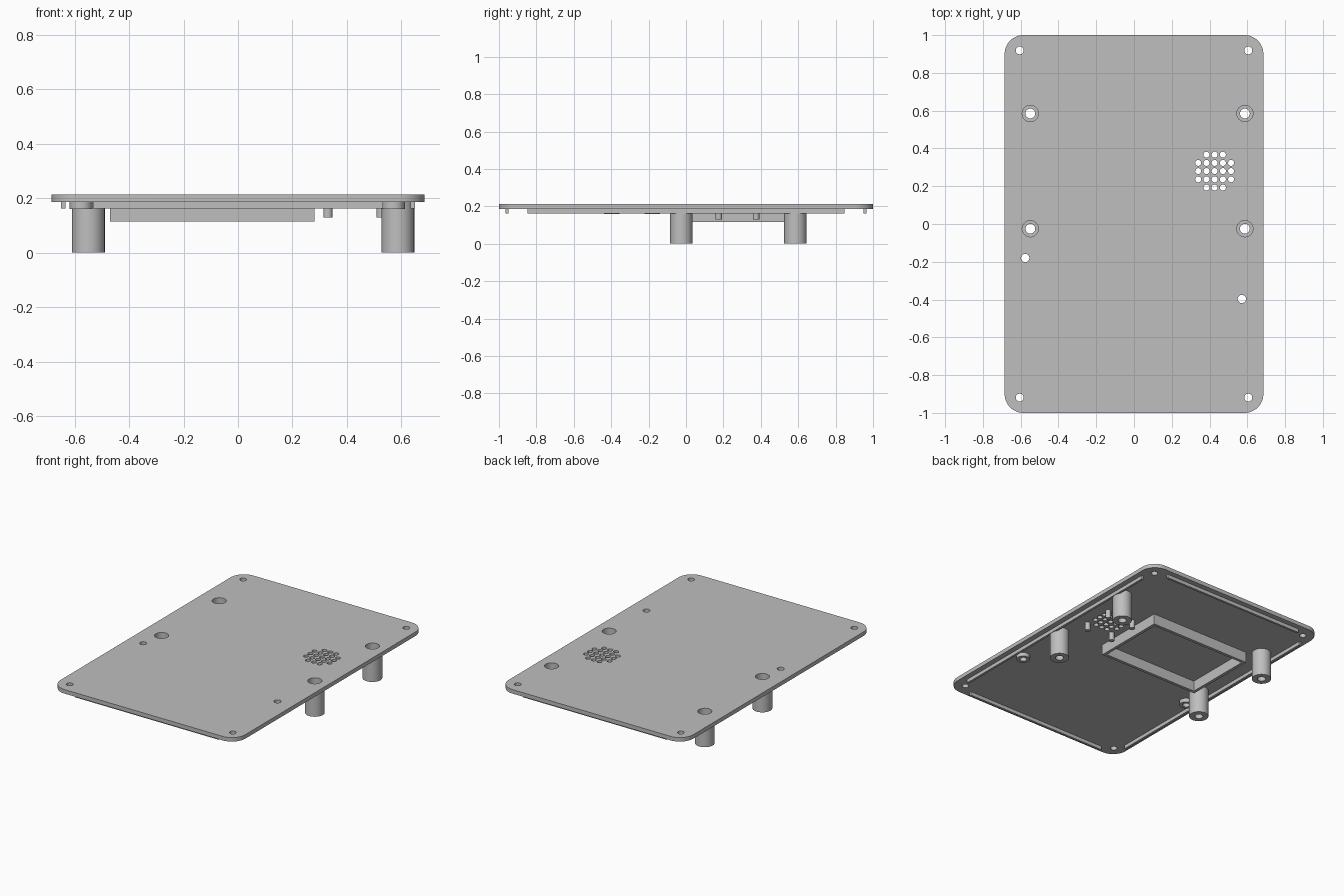
import bpy, bmesh, math
from mathutils import Vector, Matrix

cube = bpy.data.objects.get("Cube")
if cube:
    bpy.data.objects.remove(cube, do_unlink=True)

grey = bpy.data.materials.new("mid_grey")
grey.use_nodes = True
grey.diffuse_color = (0.52, 0.52, 0.52, 1)
grey.node_tree.nodes["Principled BSDF"].inputs["Base Color"].default_value = grey.diffuse_color


def finish(name, bm):
    """Weld, fix normals, smooth the round sides and link the part."""
    bmesh.ops.remove_doubles(bm, verts=bm.verts, dist=1e-5)
    bmesh.ops.recalc_face_normals(bm, faces=bm.faces)
    mesh = bpy.data.meshes.new(name)
    bm.to_mesh(mesh)
    bm.free()
    mesh.materials.append(grey)
    obj = bpy.data.objects.new(name, mesh)
    bpy.context.collection.objects.link(obj)
    bpy.ops.object.select_all(action='DESELECT')
    obj.select_set(True)
    bpy.context.view_layer.objects.active = obj
    bpy.ops.object.shade_smooth_by_angle(angle=math.radians(35))
    return obj


def circle(x, y, r, n=32):
    return [(x + r * math.cos(math.tau * i / n), y + r * math.sin(math.tau * i / n)) for i in range(n)]


def rect(x0, x1, y0, y1):
    return [(x0, y0), (x1, y0), (x1, y1), (x0, y1)]


def rounded_rect(hx, hy, r, steps=12):
    pts = []
    for k, (sx, sy) in enumerate(((1, 1), (-1, 1), (-1, -1), (1, -1))):
        for i in range(steps + 1):
            a = math.pi / 2 * (k + i / steps)
            pts.append((sx * (hx - r) + r * math.cos(a), sy * (hy - r) + r * math.sin(a)))
    return pts


def extrude(name, loops, z0, z1):
    """Filled flat outline (later loops are holes) raised from z0 to z1."""
    curve = bpy.data.curves.new(name, 'CURVE')
    curve.dimensions = '2D'
    curve.fill_mode = 'BOTH'
    curve.extrude = (z1 - z0) / 2
    for loop in loops:
        spline = curve.splines.new('POLY')
        spline.points.add(len(loop) - 1)
        for p, (x, y) in zip(spline.points, loop):
            p.co = (x, y, 0, 1)
        spline.use_cyclic_u = True
    temp = bpy.data.objects.new(name + "_outline", curve)
    bpy.context.collection.objects.link(temp)
    dg = bpy.context.evaluated_depsgraph_get()
    mesh = bpy.data.meshes.new_from_object(temp.evaluated_get(dg))
    bm = bmesh.new()
    bm.from_mesh(mesh)
    bmesh.ops.translate(bm, verts=bm.verts, vec=(0, 0, (z0 + z1) / 2))
    bpy.data.objects.remove(temp, do_unlink=True)
    bpy.data.curves.remove(curve)
    bpy.data.meshes.remove(mesh)
    return finish(name, bm)


def lathe(name, profile, x, y, steps=32):
    """Closed radius/height profile turned around a vertical axis."""
    bm = bmesh.new()
    verts = [bm.verts.new((r, 0, z)) for r, z in profile]
    edges = [bm.edges.new((v, verts[i - 1])) for i, v in enumerate(verts)]
    bmesh.ops.spin(bm, geom=verts + edges, cent=(0, 0, 0), axis=(0, 0, 1),
                   angle=math.tau, steps=steps)
    bmesh.ops.translate(bm, verts=bm.verts, vec=(x, y, 0))
    return finish(name, bm)


UNDER, TOP = 0.186, 0.213
RIDGE = 0.162
posts = [(x, y) for x in (-0.549, 0.587) for y in (-0.025, 0.585)]
bosses = [(-0.576, -0.18), (0.571, -0.397)]
gx, gy, pitch = 0.427, 0.28, 0.0435

# Cover plate with corner, post, boss and speaker holes
holes = [circle(sx * 0.605, sy * 0.919, 0.021) for sx in (-1, 1) for sy in (-1, 1)]
holes += [circle(x, y, 0.043) for x, y in posts]
holes += [circle(x, y, 0.022) for x, y in bosses]
holes += [circle(gx + i * pitch, gy + j * pitch, 0.016, 20)
          for i in range(-2, 3) for j in range(-2, 3) if abs(j) < 2 or abs(i) < 2]
extrude("cover_plate", [rounded_rect(0.685, 1.0, 0.1)] + holes, UNDER, TOP)

# Counterbored mounting posts
for i, (x, y) in enumerate(posts):
    lathe(f"mounting_post_{i + 1}",
          [(0.026, 0), (0.06, 0), (0.06, UNDER), (0.043, UNDER), (0.043, 0.05), (0.026, 0.05)], x, y)

# Short screw bosses
for i, (x, y) in enumerate(bosses):
    extrude(f"screw_boss_{i + 1}", [circle(x, y, 0.042), circle(x, y, 0.022)], 0.16, UNDER)

# Pins around the speaker grille
for i, (x, y) in enumerate((x, y) for x in (0.33, 0.525) for y in (0.175, 0.375)):
    extrude(f"speaker_pin_{i + 1}", [circle(x, y, 0.017, 24)], 0.13, UNDER)

# Screen frame under the plate
extrude("screen_frame", [rect(-0.47, 0.28, 0.025, 0.53), rect(-0.45, 0.26, 0.045, 0.51)], 0.115, UNDER)

# Locating ridges along the four edges
for s, side in ((-1, "right"), (1, "left")):
    extrude(f"{side}_ridge", [rect(s * 0.6415 - 0.0075, s * 0.6415 + 0.0075, -0.848, 0.848)], RIDGE, UNDER)
for s, side in ((-1, "front"), (1, "back")):
    extrude(f"{side}_ridge", [rect(-0.533, 0.533, s * 0.957 - 0.0075, s * 0.957 + 0.0075)], RIDGE, UNDER)
